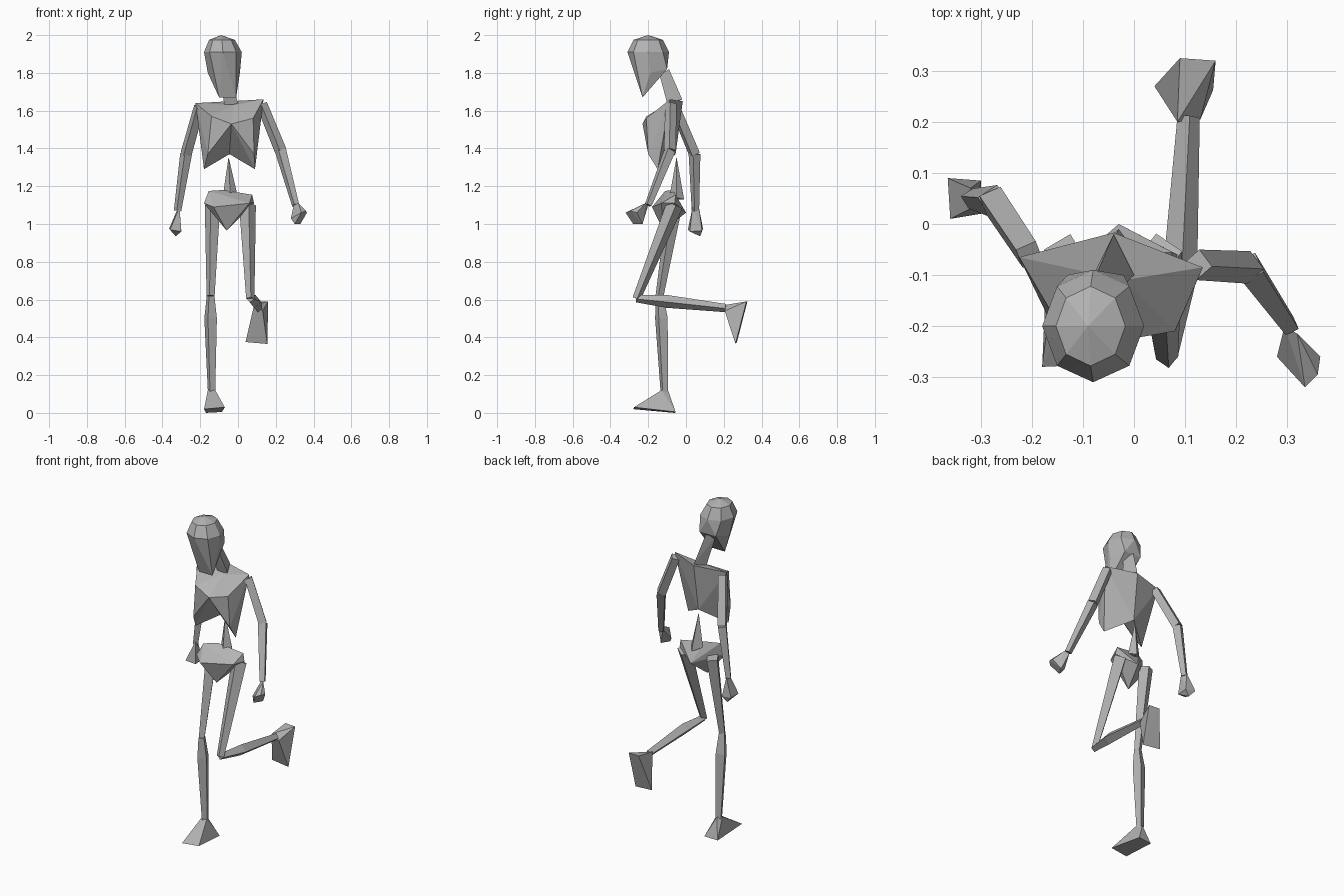
import bpy
import bmesh
from math import cos, sin, pi
from mathutils import Vector

default_cube = bpy.data.objects.get("Cube")
if default_cube:
    bpy.data.objects.remove(default_cube, do_unlink=True)

# Single plain grey for the whole figure
grey = bpy.data.materials.new("plain grey")
grey.use_nodes = True
colour = (0.45, 0.45, 0.45, 1)
grey.diffuse_color = colour
grey.node_tree.nodes["Principled BSDF"].inputs["Base Color"].default_value = colour


def faceted(name, *groups):
    """Flat-shaded object made from one convex block per group of points."""
    bm = bmesh.new()
    for points in groups:
        verts = [bm.verts.new(point) for point in points]
        result = bmesh.ops.convex_hull(bm, input=verts)
        spare = set(result["geom_interior"]) | set(result["geom_unused"])
        loose = [v for v in spare if isinstance(v, bmesh.types.BMVert) and v.is_valid and not v.link_faces]
        bmesh.ops.delete(bm, geom=loose, context="VERTS")
    bmesh.ops.recalc_face_normals(bm, faces=bm.faces)
    mesh = bpy.data.meshes.new(name)
    bm.to_mesh(mesh)
    bm.free()
    mesh.materials.append(grey)
    part = bpy.data.objects.new(name, mesh)
    bpy.context.collection.objects.link(part)
    return part


def ring(centre, axis, radius, sides=4):
    """Points around a centre, square to the given axis."""
    turn = Vector((0, 0, 1)).rotation_difference(axis)
    angles = [2 * pi * step / sides for step in range(sides)]
    return [Vector(centre) + turn @ Vector((cos(a), sin(a), 0)) * radius for a in angles]


def bone(name, joints, radii):
    """Tapered four-sided bone through the given joints."""
    axis = (Vector(joints[-1]) - Vector(joints[0])).normalized()
    points = []
    for joint, radius in zip(joints, radii):
        points += ring(joint, axis, radius)
    return faceted(name, points)


def oval(centre, width, depth, sides=8):
    """Level oval of points, used for the skull."""
    x, y, z = centre
    angles = [2 * pi * step / sides for step in range(sides)]
    return [(x + width * cos(a), y + depth * sin(a), z) for a in angles]


# Skull: brow oval, crown oval and top point, tapering to a narrow chin
brow = oval((-.08, -.2, 1.91), .1, .11)
crown = oval((-.085, -.2, 1.975), .068, .078)
top = [(-.09, -.2, 2)]
nape = [(-.13, -.1, 1.82), (-.02, -.1, 1.82)]
cheeks = [(-.16, -.19, 1.8), (.01, -.19, 1.8)]
chin = [(-.1, -.23, 1.67), (-.01, -.23, 1.67)]
faceted("skull", brow + crown + top + nape + cheeks + chin)

# Neck
neck_top = [(-.1, -.14, 1.79), (-.04, -.14, 1.79), (-.07, -.09, 1.82)]
neck_base = [(-.07, -.09, 1.62), (0, -.1, 1.64), (-.04, -.02, 1.66)]
faceted("neck", neck_top + neck_base)

# Ribcage: two halves meeting at the middle, leaving a notch below the sternum
middle = [
    (-.04, -.017, 1.65),    # upper back
    (-.02, -.11, 1.63),     # collar
    (-.035, -.23, 1.53),    # sternum
    (-.045, -.055, 1.37),   # lower back
]
right_side = [(-.225, -.065, 1.64), (-.14, -.21, 1.57), (-.16, -.2, 1.37), (-.18, -.15, 1.29)]
left_side = [(.135, -.085, 1.66), (.08, -.21, 1.56), (.085, -.2, 1.37), (.09, -.15, 1.29)]
faceted("ribcage", middle + right_side, middle + left_side)

# Spine
spine_base = [(-.08, -.05, 1.15), (-.04, -.09, 1.13), (0, -.05, 1.14), (-.03, -.01, 1.13)]
faceted("spine", spine_base + [(-.05, -.05, 1.355)])

# Pelvis: hip crests over a pointed base
right_crest = [(-.155, -.11, 1.175), (-.18, -.14, 1.11), (-.13, -.18, 1.09), (-.08, -.07, 1.18)]
left_crest = [(.075, -.055, 1.155), (.06, -.13, 1.11), (.085, -.06, 1.11)]
pelvis_base = [(-.03, 0, 1.06), (-.06, -.12, .965)]
faceted("pelvis", right_crest + left_crest + pelvis_base)

# Arms
poses = {
    "right": [(-.205, -.06, 1.62), (-.275, .045, 1.37), (-.32, .05, 1.07)],
    "left": [(.125, -.08, 1.635), (.225, -.085, 1.39), (.305, -.2, 1.1)],
}
for side, (shoulder, elbow, wrist) in poses.items():
    bone(side + "_upper_arm", (shoulder, elbow), (.03, .032))
    bone(side + "_forearm", (elbow, wrist), (.032, .02))

# Hands: blunt fists hanging from the wrists
faceted("right_hand", [
    (-.31, .035, 1.09), (-.32, .07, 1.08),
    (-.365, .09, .975), (-.36, .01, .97), (-.3, .02, .96), (-.3, .085, .965), (-.33, .075, .935),
])
faceted("left_hand", [
    (.295, -.2, 1.1), (.32, -.215, 1.11),
    (.365, -.26, 1.06), (.36, -.295, 1.07), (.335, -.32, 1.06), (.28, -.26, 1.03), (.3, -.28, 1), (.33, -.23, 1),
])

# Standing leg
right_knee = (-.145, -.14, .62)
bone("right_thigh", [(-.135, -.06, 1.1), right_knee], (.042, .022))
bone("right_shin", [right_knee, (-.145, -.13, .5), (-.14, -.115, .11)], (.022, .036, .021))
ankle = [(-.16, -.12, .12), (-.12, -.13, .12), (-.14, -.095, .12)]
toes = [(-.18, -.28, .02), (-.07, -.275, .03)]
heel = [(-.17, -.06, 0), (-.085, -.055, .005)]
faceted("right_foot", ankle + toes + heel)

# Raised leg, bent back at the knee
left_knee = (.065, -.262, .605)
bone("left_thigh", [(.05, -.06, 1.1), left_knee], (.045, .022))
bone("left_shin", [left_knee, (.09, -.1, .59), (.107, .21, .555)], (.02, .034, .022))
ankle = [(.085, .2, .57), (.13, .205, .54)]
toes = [(.04, .27, .375), (.155, .262, .365)]
heel = [(.09, .325, .59), (.16, .32, .59)]
faceted("left_foot", ankle + toes + heel)
